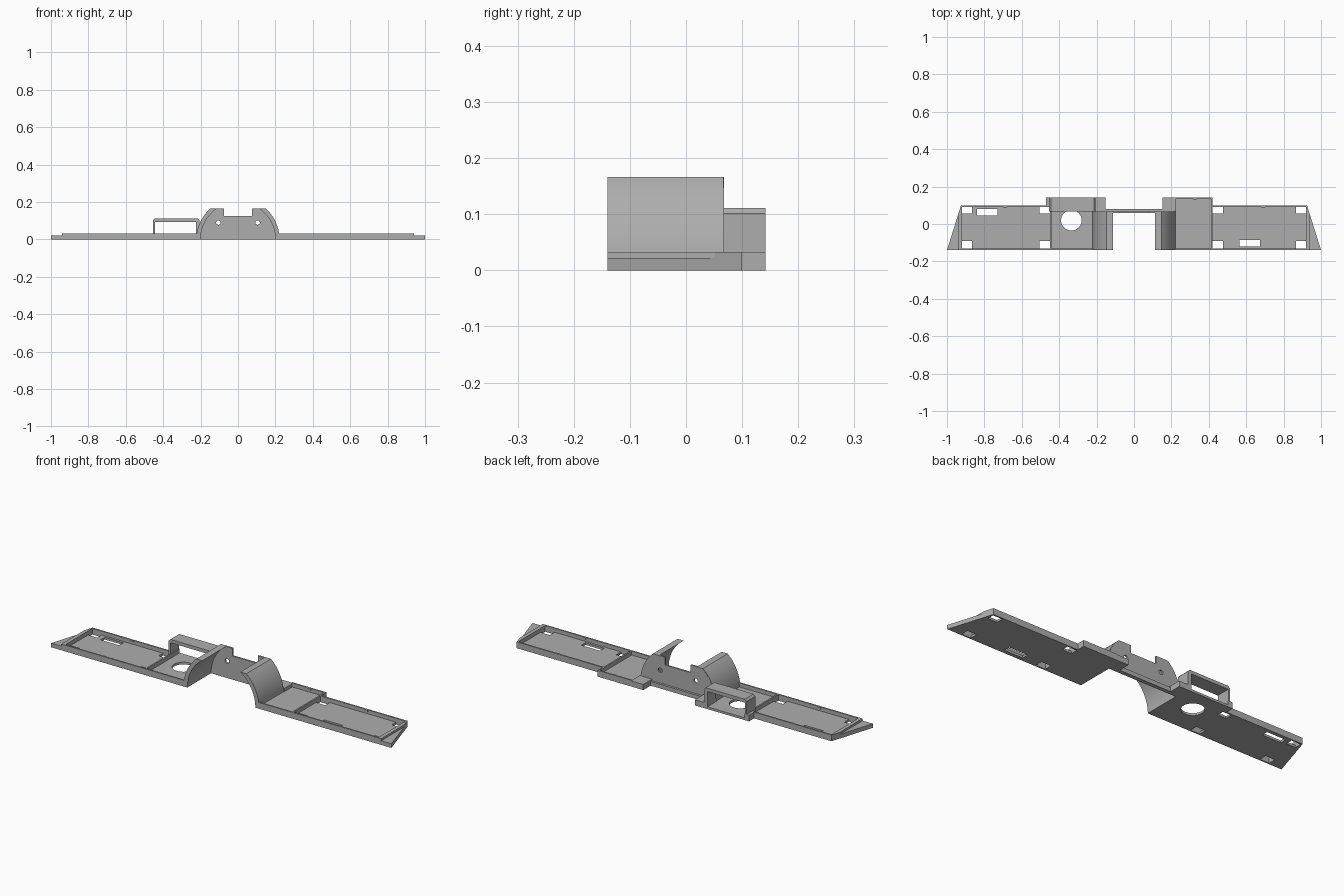
import bpy, bmesh
from math import sin, cos, asin, pi

cube = bpy.data.objects.get("Cube")
if cube:
    bpy.data.objects.remove(cube, do_unlink=True)

grey = bpy.data.materials.new("plain grey")
grey.use_nodes = True
grey.diffuse_color = (0.42, 0.42, 0.42, 1)
grey.node_tree.nodes["Principled BSDF"].inputs["Base Color"].default_value = (0.42, 0.42, 0.42, 1)

FRONT, BACK, REAR = -0.14, 0.10, 0.142   # depth of trays and of centre bays
FLOOR, RIM, T = 0.012, 0.033, 0.008      # heights and wall thickness


def prism(name, points, a, b, axis="z"):
    """Extrude a flat outline from a to b, along z or y."""
    bm = bmesh.new()
    place = (lambda p, h: (p[0], p[1], h)) if axis == "z" else (lambda p, h: (p[0], h, p[1]))
    face = bm.faces.new([bm.verts.new(place(p, a)) for p in points])
    top = bmesh.ops.extrude_face_region(bm, geom=[face])["geom"]
    shift = (0, 0, b - a) if axis == "z" else (0, b - a, 0)
    bmesh.ops.translate(bm, vec=shift, verts=[v for v in top if isinstance(v, bmesh.types.BMVert)])
    bmesh.ops.recalc_face_normals(bm, faces=bm.faces)
    mesh = bpy.data.meshes.new(name)
    bm.to_mesh(mesh)
    bm.free()
    obj = bpy.data.objects.new(name, mesh)
    mesh.materials.append(grey)
    bpy.context.collection.objects.link(obj)
    return obj


def box(name, x0, x1, y0, y1, z0, z1):
    return prism(name, [(x0, y0), (x1, y0), (x1, y1), (x0, y1)], z0, z1)


def circle(x, y, r, n=32):
    return [(x + r * cos(2 * pi * i / n), y + r * sin(2 * pi * i / n)) for i in range(n)]


def cut(obj, cutters):
    for cutter in cutters:
        cutter.hide_render = True
        mod = obj.modifiers.new("cut", "BOOLEAN")
        mod.operation, mod.solver, mod.object = "DIFFERENCE", "EXACT", cutter
    bpy.context.view_layer.objects.active = obj
    for mod in list(obj.modifiers):
        bpy.ops.object.modifier_apply(modifier=mod.name)
    for cutter in cutters:
        bpy.data.objects.remove(cutter, do_unlink=True)


def smooth(obj):
    bpy.ops.object.select_all(action="DESELECT")
    obj.select_set(True)
    bpy.context.view_layer.objects.active = obj
    bpy.ops.object.shade_smooth_by_angle(angle=0.5)


# Long trays: floor with corner holes and a slot, rims, sloped end
for side, s, inner, slot in (("right", -1, 0.45, (0.73, 0.84, 0.045, 0.08)),
                             ("left", 1, 0.42, (0.565, 0.675, -0.12, -0.085))):
    def span(name, x0, x1, *rest):
        return box(name, *sorted((s * x0, s * x1)), *rest)

    def outline(name, pts, h):
        return prism(name, [(s * x, y) for x, y in pts], 0, h)

    floor = span(side + "_tray_floor", inner, 0.925, FRONT, BACK, 0, FLOOR)
    holes = [span("hole", *slot, -1, 1)]
    for x in (inner, 0.865):
        for y in (FRONT + T, 0.055):
            holes.append(span("hole", x, x + 0.055, y, y + 0.04, -1, 1))
    cut(floor, holes)
    span(side + "_tray_front_rim", inner, 0.93, FRONT, FRONT + T, 0, RIM)
    span(side + "_tray_back_rim", inner, 0.925, BACK - T, BACK, 0, RIM)
    for y in (FRONT + T, BACK - T):
        span(side + "_tray_catch", 0.68, 0.70, y - 0.004, y + 0.004, 0.024, RIM - 0.001)
    outline(side + "_tray_end_wall",
            [(0.92, FRONT), (0.94, FRONT), (0.94, 0.052), (0.925, BACK), (0.92, BACK)], RIM)
    outline(side + "_end_wedge", [(0.94, FRONT), (1, FRONT), (0.94, 0.052)], 0.022)

    # Centre bay beside the arch
    bay = span(side + "_bay_floor", 0.21, inner, FRONT, REAR, 0, FLOOR)
    if s < 0:
        cut(bay, [prism("hole", circle(-0.335, 0.02, 0.055), -1, 1)])
    span(side + "_bay_front_rim", 0.215, inner, FRONT, FRONT + T, 0, RIM)
    span(side + "_bay_divider", inner - T, inner, FRONT, REAR, 0, RIM)
    span(side + "_bay_rear_tab", 0.152, 0.225, 0.067, REAR, 0, 0.03)

box("left_bay_back_rim", 0.22, 0.42, REAR - T, REAR, 0, RIM)
box("left_bay_catch", 0.315, 0.335, REAR - T - 0.004, REAR - T, 0.024, RIM)
box("right_bay_side_tab", -0.47, -0.45, BACK - T, REAR, 0, RIM)

# Upright bracket frame over the right bay
bracket = prism("bracket", [(-0.455, 0), (-0.445, 0), (-0.445, 0.093), (-0.225, 0.093),
                            (-0.225, 0), (-0.205, 0), (-0.205, 0.101), (-0.215, 0.111),
                            (-0.445, 0.111), (-0.455, 0.101)], 0.068, REAR, "y")

# Arch: two curved shells with a flat cut top
R, r, TOP = 0.222, 0.2, 0.166


def arc(radius, s, n=20):
    end = asin(TOP / radius)
    return [(s * radius * cos(end * i / n), radius * sin(end * i / n)) for i in range(n + 1)]


for side, s in (("right", -1), ("left", 1)):
    smooth(prism(side + "_arch_shell", arc(R, s) + arc(r, s)[::-1], FRONT, 0.067, "y"))

# Back plate of the arch with a notch and two screw holes
plate = prism("arch_back_plate", arc(R - 0.002, 1) + [(0.075, TOP), (0.075, 0.125), (-0.075, 0.125),
              (-0.075, TOP)] + arc(R - 0.002, -1)[::-1], 0.059, 0.068, "y")
cut(plate, [prism("hole", circle(x, 0.09, 0.012, 20), -1, 1, "y") for x in (-0.105, 0.105)])
box("arch_back_sill", -0.2, 0.2, 0.066, 0.08, 0, 0.022)
